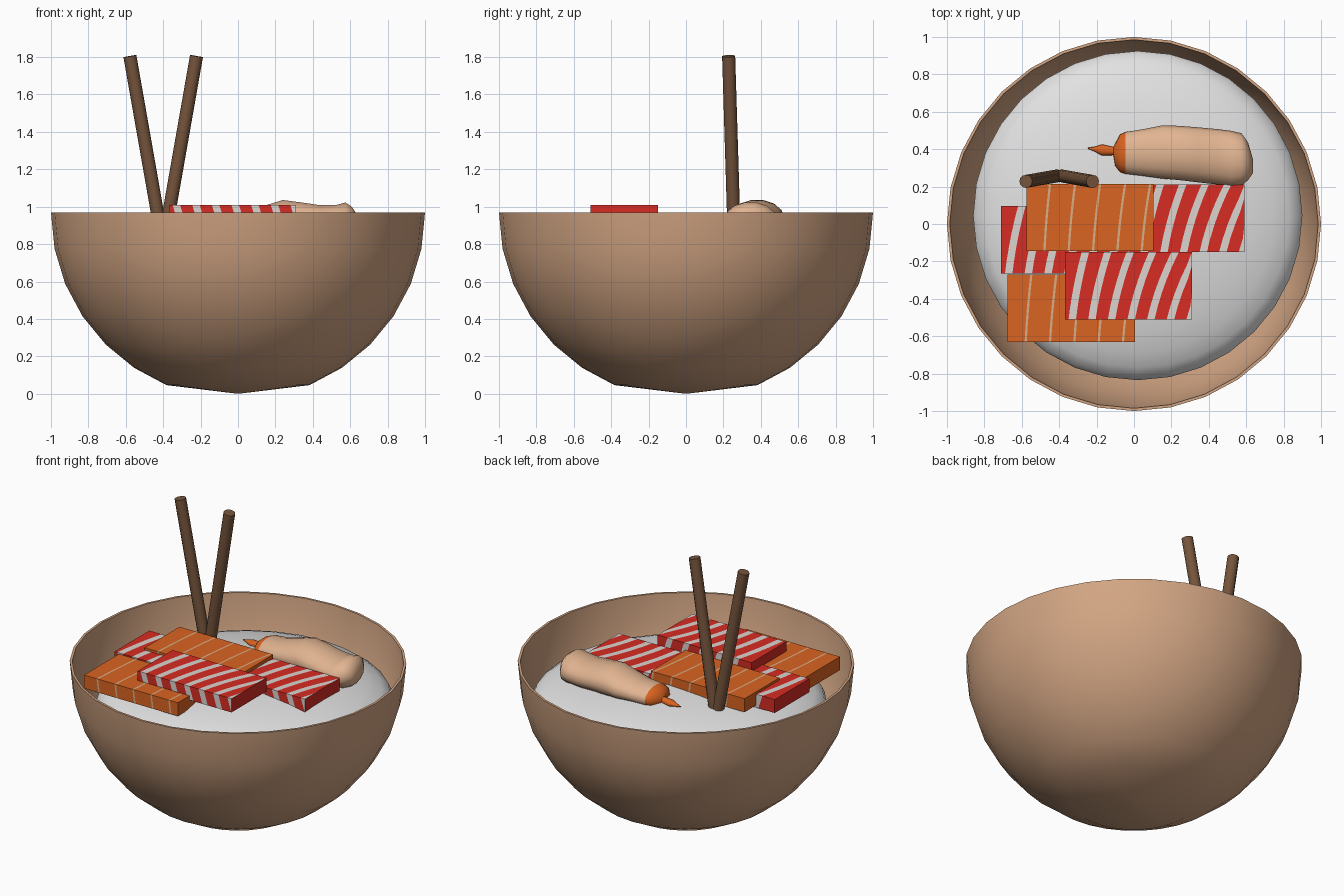
import bpy, bmesh, math
from mathutils import Vector

if "Cube" in bpy.data.objects:
    bpy.data.objects.remove(bpy.data.objects["Cube"])


def material(name, rgb):
    m = bpy.data.materials.new(name)
    m.diffuse_color = (*rgb, 1)
    m.use_nodes = True
    m.node_tree.nodes["Principled BSDF"].inputs["Base Color"].default_value = m.diffuse_color
    return m


TAN = material("bowl_tan", (0.645, 0.376, 0.227))
RICE = material("rice_white", (0.76, 0.76, 0.76))
RED = material("tuna_red", (0.68, 0.025, 0.016))
FAT = material("fat_white", (0.72, 0.66, 0.64))
ORANGE = material("salmon_orange", (0.70, 0.125, 0.015))
LINE = material("salmon_line", (0.70, 0.42, 0.24))
SHRIMP = material("shrimp_peach", (0.76, 0.46, 0.285))
WOOD = material("dark_wood", (0.18, 0.089, 0.045))


def make(name, bm, mats, smooth=None):
    bmesh.ops.recalc_face_normals(bm, faces=bm.faces)
    me = bpy.data.meshes.new(name)
    bm.to_mesh(me)
    bm.free()
    ob = bpy.data.objects.new(name, me)
    bpy.context.collection.objects.link(ob)
    for m in mats:
        me.materials.append(m)
    if smooth:
        bpy.ops.object.select_all(action='DESELECT')
        ob.select_set(True)
        bpy.context.view_layer.objects.active = ob
        bpy.ops.object.shade_smooth_by_angle(angle=math.radians(smooth))
    return ob


def loft(bm, rings, mat_rule=lambda i: 0):
    """Skin a list of point rings and cap both ends."""
    vs = [[bm.verts.new(p) for p in r] for r in rings]
    n = len(vs[0])
    for i in range(len(vs) - 1):
        for j in range(n):
            k = (j + 1) % n
            f = bm.faces.new((vs[i][j], vs[i][k], vs[i + 1][k], vs[i + 1][j]))
            f.material_index = mat_rule(i)
    bm.faces.new(vs[0][::-1]).material_index = mat_rule(0)
    bm.faces.new(vs[-1]).material_index = mat_rule(len(vs) - 2)


# Bowl: thin half-sphere shell, almost flat at the very bottom
SEG, TOP = 32, 0.97
angles = [math.radians(11.25 * i) for i in range(2, 9)]
outer = [(0.003, 0.0)] + [(math.sin(a), TOP - math.cos(a)) for a in angles]
inner = [(0.985 * math.sin(a), TOP - 0.985 * math.cos(a)) for a in reversed(angles)]
profile = outer + inner + [(0.003, 0.02)]
bm = bmesh.new()
loft(bm, [[(r * math.cos(2 * math.pi * j / SEG), r * math.sin(2 * math.pi * j / SEG), z)
           for j in range(SEG)] for r, z in profile])
make("bowl", bm, [TAN], 35)

# Rice: flattened mound inside the bowl
bm = bmesh.new()
bmesh.ops.create_uvsphere(bm, u_segments=32, v_segments=16, radius=1)
for v in bm.verts:
    v.co = Vector((0.02 + 0.88 * v.co.x, 0.045 + 0.88 * v.co.y, 0.715 + 0.2 * v.co.z))
make("rice", bm, [RICE], 40)


def fish_slice(name, x0, y0, z0, z1, mats, first, step, width, slant, grow):
    """Slab cut along slanted curved lines; every second strip is a stripe."""
    x1, y1, rows = x0 + 0.68, y0 + 0.36, 5
    cuts = [(-1, 0)]
    s, i = first, 0
    while s < 0.68:
        cuts += [(s, slant + grow * i), (s + width, slant + grow * i)]
        s, i = s + step, i + 1
    cuts.append((9, 0))

    def column(cut):
        ring = []
        for z, drift in ((z1, 0.0), (z0, slant * 0.4)):
            line = []
            for r in range(rows + 1):
                t = r / rows
                x = x0 + cut[0] + cut[1] * (0.6 * t + 0.4 * t * t) + drift
                line.append((min(max(x, x0), x1), y0 + (y1 - y0) * t, z))
            ring += line if z == z1 else line[::-1]
        return ring

    bm = bmesh.new()
    loft(bm, [column(c) for c in cuts], lambda i: i % 2)
    bmesh.ops.remove_doubles(bm, verts=bm.verts, dist=0.0001)
    bmesh.ops.dissolve_degenerate(bm, edges=bm.edges, dist=0.0001)
    make(name, bm, mats)


# Fish slices, stacked on the rice
tuna = ([RED, FAT], 0.02, 0.105, 0.04, 0.07, 0.015)
salmon = ([ORANGE, LINE], 0.09, 0.13, 0.012, 0.03, 0.004)
fish_slice("tuna_front", -0.37, -0.51, 0.92, 1.01, *tuna)
fish_slice("tuna_right", -0.09, -0.15, 0.86, 0.945, *tuna)
fish_slice("tuna_left", -0.71, -0.265, 0.865, 0.953, *tuna)
fish_slice("salmon_back", -0.575, -0.145, 0.88, 0.968, *salmon)
fish_slice("salmon_front", -0.675, -0.63, 0.86, 0.948, *salmon)


def shrimp_ring(x, yc, yr, zc, zr, n=14):
    return [(x, yc + yr * math.cos(2 * math.pi * j / n),
             zc + zr * math.sin(2 * math.pi * j / n)) for j in range(n)]


# Shrimp: thin tail flame, then lumpy body (x, y centre, y radius, z centre, z radius)
sections = [(-0.245, 0.405, 0.003, 0.90, 0.003), (-0.21, 0.40, 0.013, 0.90, 0.01),
            (-0.17, 0.395, 0.03, 0.90, 0.02), (-0.11, 0.39, 0.022, 0.90, 0.025),
            (-0.10, 0.37, 0.06, 0.905, 0.045), (-0.075, 0.378, 0.10, 0.91, 0.06),
            (-0.045, 0.38, 0.112, 0.915, 0.065), (0.05, 0.382, 0.125, 0.92, 0.065),
            (0.15, 0.385, 0.142, 0.93, 0.08), (0.24, 0.38, 0.145, 0.94, 0.098),
            (0.34, 0.37, 0.147, 0.935, 0.09), (0.44, 0.36, 0.148, 0.925, 0.085),
            (0.52, 0.348, 0.15, 0.925, 0.085), (0.575, 0.345, 0.14, 0.93, 0.095),
            (0.61, 0.335, 0.10, 0.93, 0.07), (0.635, 0.31, 0.04, 0.93, 0.03)]
bm = bmesh.new()
loft(bm, [shrimp_ring(*s) for s in sections], lambda i: 0 if i > 5 else 1)
make("shrimp", bm, [SHRIMP, ORANGE], 60)


def chopstick(name, base, tip, radius=0.035, n=12):
    bm = bmesh.new()
    axis = (Vector(tip) - Vector(base)).normalized()
    u = axis.cross(Vector((0, 1, 0))).normalized()
    w = axis.cross(u)
    ring = [radius * (math.cos(2 * math.pi * j / n) * u + math.sin(2 * math.pi * j / n) * w)
            for j in range(n)]
    loft(bm, [[Vector(c) + p for p in ring] for c in (base, tip)])
    make(name, bm, [WOOD], 40)


# Chopsticks: standing in the rice as a V
for side, name in ((-1, "chopstick_left"), (1, "chopstick_right")):
    chopstick(name, (-0.4 + side * 0.012, 0.257, 0.86), (-0.4 + side * 0.178, 0.228, 1.805))
